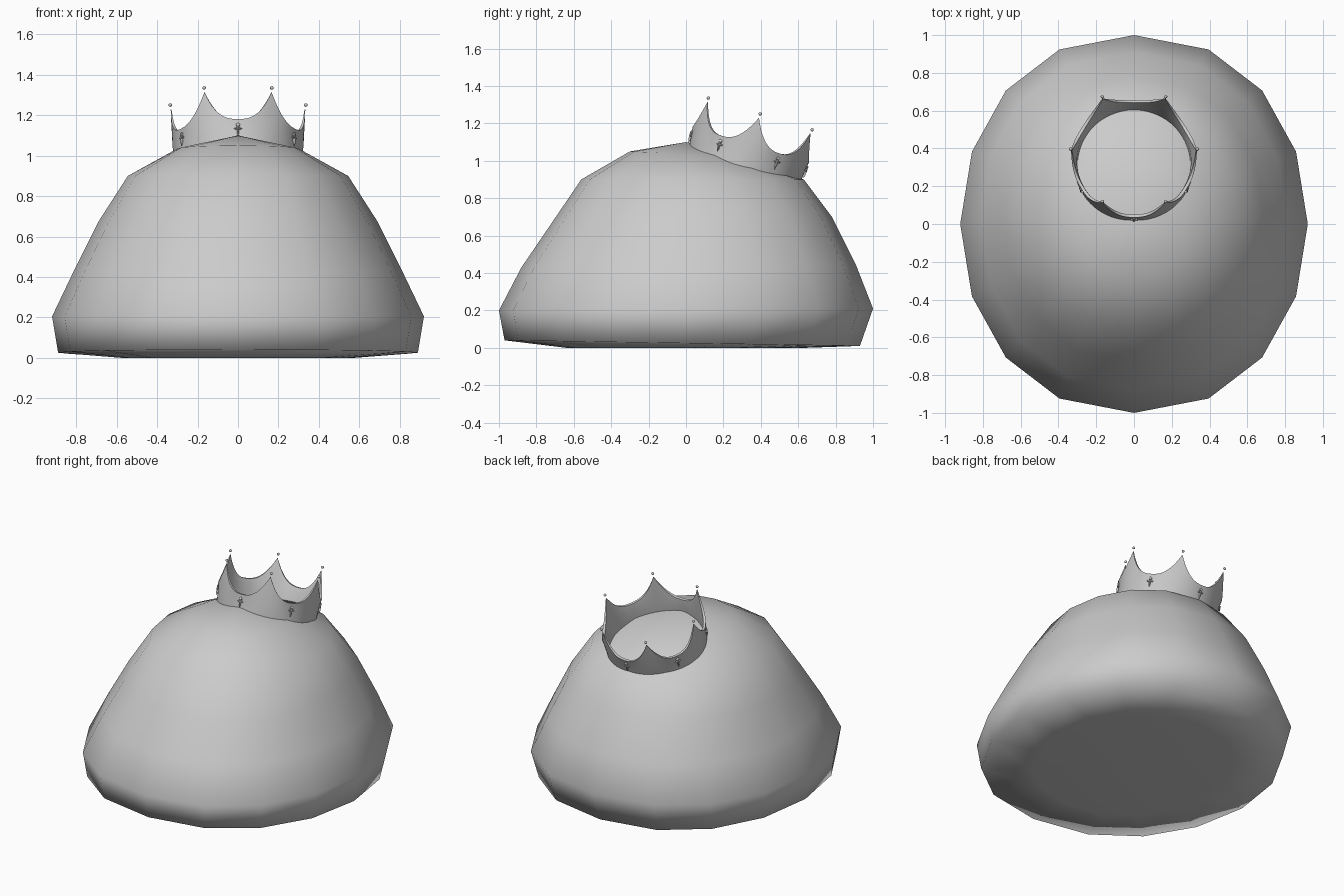
import bpy, bmesh, math
from mathutils import Matrix, Vector

if "Cube" in bpy.data.objects:
    bpy.data.objects.remove(bpy.data.objects["Cube"])

grey = bpy.data.materials.new("plain grey")
grey.diffuse_color = (0.6, 0.6, 0.6, 1)
grey.use_nodes = True
grey.node_tree.nodes["Principled BSDF"].inputs["Base Color"].default_value = grey.diffuse_color


def finish(name, bm, angle=None):
    bmesh.ops.recalc_face_normals(bm, faces=bm.faces)
    mesh = bpy.data.meshes.new(name)
    bm.to_mesh(mesh)
    bm.free()
    mesh.materials.append(grey)
    ob = bpy.data.objects.new(name, mesh)
    bpy.context.collection.objects.link(ob)
    bpy.ops.object.select_all(action='DESELECT')
    ob.select_set(True)
    bpy.context.view_layer.objects.active = ob
    if angle is None:
        bpy.ops.object.shade_smooth()
    else:
        bpy.ops.object.shade_smooth_by_angle(angle=math.radians(angle))
    return ob


def bridge(bm, a, b):
    n = len(a)
    for i in range(n):
        j = (i + 1) % n
        bm.faces.new((a[i], a[j], b[j], b[i]))


# Blob body: stacked 16-sided rings (z front, z back, half width, y front, y back)
RINGS = [
    (0.00, 0.00, 0.58, -0.64, 0.64),
    (0.04, 0.01, 0.89, -0.97, 0.93),
    (0.20, 0.21, 0.92, -1.00, 1.00),
    (0.43, 0.44, 0.81, -0.88, 0.91),
    (0.65, 0.70, 0.69, -0.73, 0.78),
    (0.90, 0.90, 0.545, -0.56, 0.63),
    (1.05, 1.02, 0.30, -0.30, 0.33),
]
bm = bmesh.new()
loops = []
for zf, zb, rx, yf, yb in RINGS:
    ring = []
    for i in range(16):
        a = 2 * math.pi * i / 16
        c, s = math.cos(a), math.sin(a)
        x = rx * math.copysign(abs(c) ** 0.88, c)
        y = (yf + yb) / 2 + s * (yb - yf) / 2
        z = (zf + zb) / 2 + s * (zb - zf) / 2
        ring.append(bm.verts.new((x, y, z)))
    loops.append(ring)
for a, b in zip(loops, loops[1:]):
    bridge(bm, a, b)
bm.faces.new(loops[0])
apex = bm.verts.new((0, 0, 1.10))
for i in range(16):
    bm.faces.new((loops[-1][i], loops[-1][(i + 1) % 16], apex))
finish("blob_body", bm)

# Crown frame: leaning towards the back
TILT = Matrix.Translation((0, 0.32, 1.0)) @ Matrix.Rotation(math.radians(-17), 4, 'X')


def polar(r, a, h):
    return Vector((r * math.cos(a), r * math.sin(a), h))


# Crown band with six concave spikes
N = 144
bm = bmesh.new()
rows = [[] for _ in range(6)]
for i in range(N):
    a = 2 * math.pi * i / N
    t = abs((i % 24) - 12) / 12          # 1 at a spike, 0 in a valley
    top = 0.09 + 0.15 * t ** 2.6
    low = -0.012 - 0.035 * math.cos(a) ** 2
    mid = 0.05
    tip = 0.325 + 0.008 * t
    thin = 0.016 - 0.012 * t ** 3
    specs = ((0.314, low), (0.318 + 0.006 * t, mid), (tip, top),
             (tip - thin, top), (0.302, mid), (0.298, low))
    for row, (r, h) in zip(rows, specs):
        row.append(bm.verts.new(TILT @ polar(r, a, h)))
for k in range(6):
    bridge(bm, rows[k], rows[(k + 1) % 6])
finish("crown_band", bm, 40)

# Tiny beads floating over the spike tips
bm = bmesh.new()
for k in range(6):
    pos = TILT @ polar(0.335, k * math.pi / 3, 0.262)
    bmesh.ops.create_icosphere(bm, subdivisions=2, radius=0.009,
                               matrix=Matrix.Translation(pos))
finish("crown_beads", bm)

# Small cross-shaped ornaments between the spikes
bm = bmesh.new()
for k in range(6):
    a = math.pi / 6 + k * math.pi / 3
    frame = TILT @ Matrix.Translation(polar(0.322, a, 0.035)) @ Matrix.Rotation(a, 4, 'Z')
    for z, size in ((0.0, (0.016, 0.013, 0.070)), (0.008, (0.016, 0.046, 0.014)),
                    (0.026, (0.018, 0.024, 0.022))):
        bmesh.ops.create_icosphere(
            bm, subdivisions=1, radius=0.5,
            matrix=frame @ Matrix.Translation((0, 0, z)) @ Matrix.Diagonal((*size, 1)))
finish("crown_ornaments", bm, 40)
